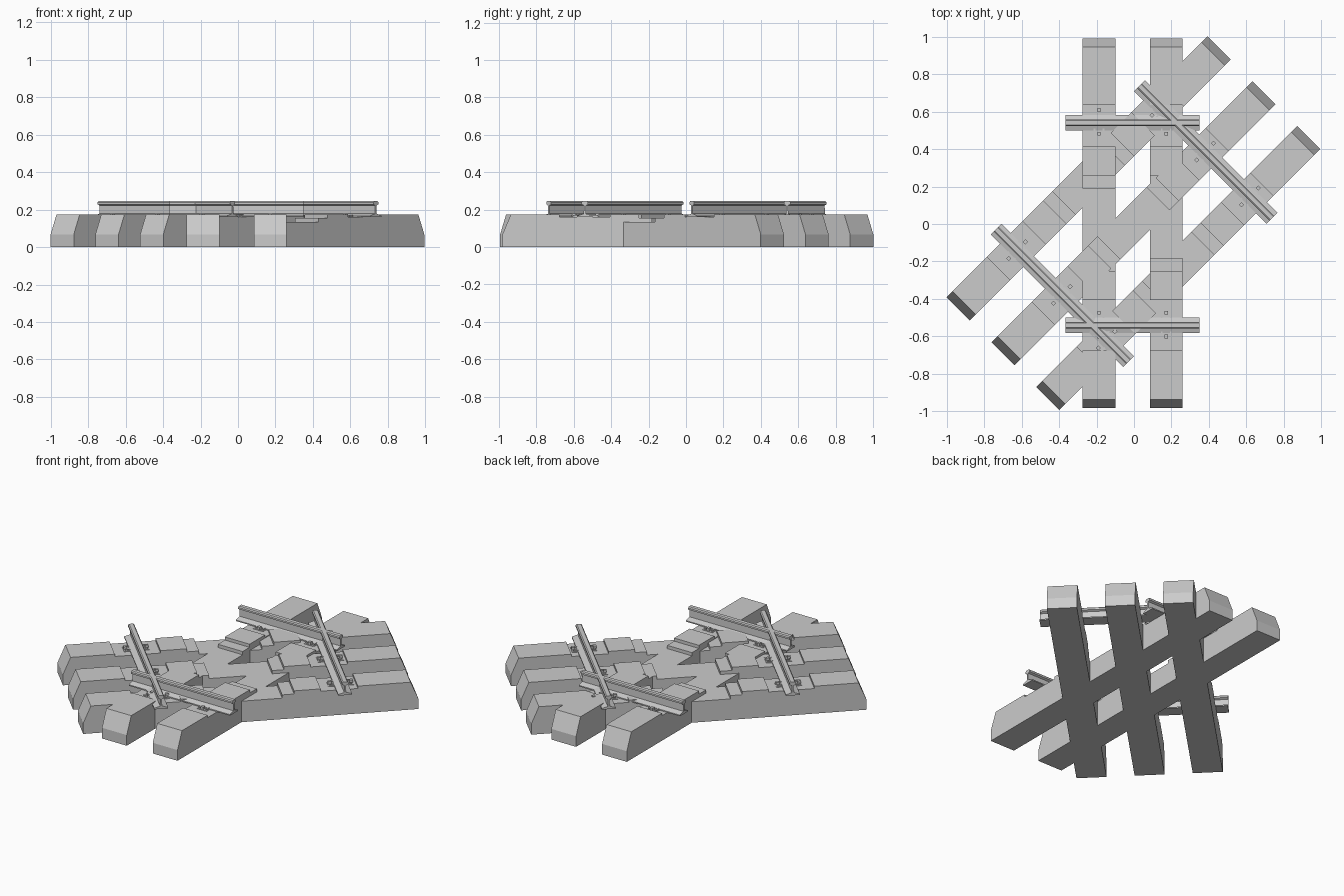
import bpy, bmesh
from math import pi, cos, sin
from mathutils import Matrix

if "Cube" in bpy.data.objects:
    bpy.data.objects.remove(bpy.data.objects["Cube"])

W = 0.175          # sleeper width
RAIL_S = 0.541     # rail position along each sleeper


def extrude_profile(name, pts, length, matrix):
    """Extrude an (x, z) profile along local y, centred."""
    bm = bmesh.new()
    face = bm.faces.new([bm.verts.new((x, -length / 2, z)) for x, z in pts])
    ext = bmesh.ops.extrude_face_region(bm, geom=[face])
    moved = [v for v in ext["geom"] if isinstance(v, bmesh.types.BMVert)]
    bmesh.ops.translate(bm, verts=moved, vec=(0, length, 0))
    bmesh.ops.recalc_face_normals(bm, faces=bm.faces)
    mesh = bpy.data.meshes.new(name)
    bm.to_mesh(mesh)
    bm.free()
    ob = bpy.data.objects.new(name, mesh)
    ob.matrix_world = matrix
    bpy.context.collection.objects.link(ob)
    return ob


def place(x, y, angle):
    return Matrix.Translation((x, y, 0)) @ Matrix.Rotation(angle, 4, 'Z')


def add_box(bm, x, y, z0, z1, sx, sy):
    m = Matrix.Translation((x, y, (z0 + z1) / 2)) @ Matrix.Diagonal((sx, sy, z1 - z0, 1))
    bmesh.ops.create_cube(bm, size=1, matrix=m)


# Sleeper side outline: chamfered ends, rail seats, stepped-down middle
half = [(0.185, 0.134), (0.185, 0.155), (0.255, 0.155), (0.255, 0.175),
        (0.411, 0.175), (0.411, 0.16)]
end = [(0.94, 0.175), (0.985, 0.068), (0.985, 0)]
right = half + [(0.63, 0.16), (0.63, 0.175)] + end
left = half + [(0.68, 0.16), (0.68, 0.175)] + end
sleeper_profile = [(-s, z) for s, z in reversed(left)] + right


def fastenings(name, matrix):
    """Bolts and low clips on both sides of both rails of one sleeper."""
    bm = bmesh.new()
    for rail in (-RAIL_S, RAIL_S):
        add_box(bm, rail, 0, 0.155, 0.163, 0.15, 0.07)
        for side in (-1, 1):
            s = rail + side * 0.063
            add_box(bm, s, 0, 0.155, 0.18, 0.02, 0.018)
            for arm in (-1, 1):
                add_box(bm, s - side * 0.012, arm * 0.024, 0.16, 0.17, 0.03, 0.01)
    mesh = bpy.data.meshes.new(name)
    bm.to_mesh(mesh)
    bm.free()
    ob = bpy.data.objects.new(name, mesh)
    ob.matrix_world = matrix
    bpy.context.collection.objects.link(ob)


# Two straight sleepers and three diagonal sleepers
sleepers = [("straight_sleeper", x, 0.004, pi / 2) for x in (-0.187, 0.172)]
sleepers += [("diagonal_sleeper", x, -x + 0.001, pi / 4) for x in (-0.242, -0.003, 0.236)]
for i, (name, x, y, a) in enumerate(sleepers):
    m = place(x, y, a)
    extrude_profile(f"{name}_{i + 1}", sleeper_profile, W, m)
    fastenings(f"rail_fastening_{i + 1}", m)

# Flat-bottomed rail section
side = [(0.041, 0.16), (0.041, 0.167), (0.006, 0.178), (0.005, 0.222),
        (0.018, 0.228), (0.018, 0.239), (0.012, 0.245)]
rail_profile = side + [(-x, z) for x, z in reversed(side)]

# Straight rails run along x, diagonal rails run across the diagonal sleepers
for s, tag in ((-1, "front"), (1, "back")):
    extrude_profile(f"straight_rail_{tag}", rail_profile, 0.715,
                    place(-0.007, s * 0.541, pi / 2))
    d = s * RAIL_S
    extrude_profile(f"diagonal_rail_{tag}", rail_profile, 1.0,
                    place(d * cos(pi / 4), d * sin(pi / 4) + 0.002, pi / 4))
